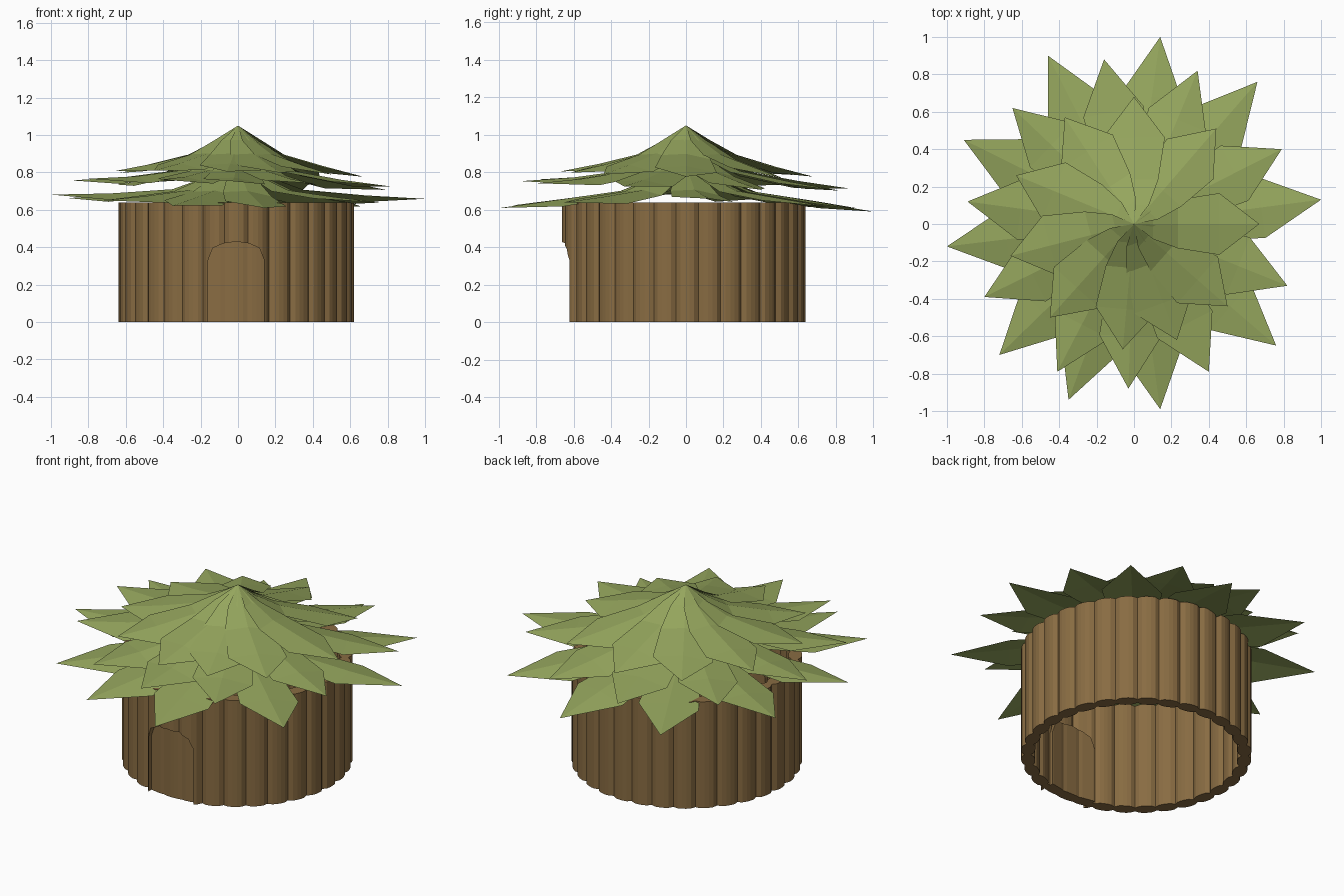
import bpy, math

if "Cube" in bpy.data.objects:
    bpy.data.objects.remove(bpy.data.objects["Cube"])

def material(name, rgb):
    m = bpy.data.materials.new(name)
    m.diffuse_color = (*rgb, 1)
    m.use_nodes = True
    m.node_tree.nodes["Principled BSDF"].inputs["Base Color"].default_value = m.diffuse_color
    return m

WOOD = material("wood", (0.25, 0.15, 0.055))
LEAF = material("leaf", (0.30, 0.38, 0.11))

def add_mesh(name, verts, faces, mat=None):
    me = bpy.data.meshes.new(name)
    me.from_pydata(verts, [], faces)
    ob = bpy.data.objects.new(name, me)
    bpy.context.collection.objects.link(ob)
    if mat:
        me.materials.append(mat)
    return ob

# Ring of flattened logs, scalloped both sides; front_push swells it over the door
def log_ring(name, radius, height, front_push=0, neck=0.018, scallop=0.02, logs=32, steps=5):
    n = logs * steps
    cx, cy = -0.01, 0.007
    verts, faces = [], []
    for i in range(n):
        a = math.tau * i / n - math.pi / 2 - math.pi / logs
        u = 2 * (i % steps) / steps - 1
        bulge = neck + scallop * math.sqrt(max(0, 1 - u * u))
        off = (a + math.pi / 2) / 0.27
        mid = radius + front_push * math.sqrt(max(0, 1 - off * off))
        off = (a + math.pi / 2 - math.tau) / 0.27
        mid += front_push * math.sqrt(max(0, 1 - off * off))
        for r, z in ((mid + bulge, 0), (mid + bulge, height),
                     (mid - bulge, height), (mid - bulge, 0)):
            verts.append((cx + r * math.cos(a), cy + r * math.sin(a), z))
    for i in range(n):
        j = (i + 1) % n
        for k in range(4):
            m = (k + 1) % 4
            faces.append((4 * i + k, 4 * j + k, 4 * j + m, 4 * i + m))
    return add_mesh(name, verts, faces, WOOD)

# Arch-shaped prism used to split the doorway from the wall
def arch_prism():
    prof = [(-0.16, -0.1), (0.14, -0.1), (0.14, 0.33), (0.115, 0.395), (0.06, 0.42),
            (-0.01, 0.43), (-0.08, 0.42), (-0.135, 0.395), (-0.16, 0.33)]
    n = len(prof)
    verts = [(x, y, z) for y in (-0.9, -0.3) for x, z in prof]
    faces = [tuple(range(n)), tuple(range(2 * n - 1, n - 1, -1))]
    faces += [(i, i + n, (i + 1) % n + n, (i + 1) % n) for i in range(n)]
    return add_mesh("door_cutter", verts, faces)

def boolean(ob, cutter, op):
    mod = ob.modifiers.new("arch", 'BOOLEAN')
    mod.object, mod.operation, mod.solver = cutter, op, 'EXACT'
    bpy.context.view_layer.objects.active = ob
    bpy.ops.object.modifier_apply(modifier=mod.name)

# Wall with a recessed arched door
wall = log_ring("log_wall", 0.592, 0.64, front_push=0.038)
door = log_ring("recessed_door", 0.583, 0.6, neck=0.03, scallop=0.005)
arch = arch_prism()
boolean(wall, arch, 'DIFFERENCE')
boolean(door, arch, 'INTERSECT')
bpy.data.objects.remove(arch)

# One roof leaf: ridge line, clockwise edge lying over its neighbour
STATIONS = (0.0, 0.15, 0.35, 0.68, 1.0)
WIDTHS = (0.0, 0.08, 0.13, 0.165, 0.0)

def leaf(verts, faces, tip, heights, lift, tilt):
    r, a = math.hypot(*tip), math.atan2(tip[1], tip[0])
    c, s = math.cos(a), math.sin(a)
    b = len(verts)
    for t, w, h in zip(STATIONS, WIDTHS, heights):
        z = h + lift * tip[0] ** 2 * t * t - tilt * (tip[0] + tip[1]) * t * t
        for side, dz in ((-1, -0.05), (0, 0), (1, -0.22)):
            x, y = r * t, side * w
            verts.append((x * c - y * s, x * s + y * c, z + dz * w))
    last = b + 12
    faces += [(b, b + 3, b + 4), (b, b + 4, b + 5)]
    for k in (3, 6):
        for q in (0, 1):
            i = b + k + q
            faces.append((i, i + 3, i + 4, i + 1))
    faces += [(b + 9, last, b + 10), (b + 10, last, b + 11)]

# Three tiers of leaves: ridge heights, end lift, lean, tip positions in plan
TIERS = {
    "lower_leaves": ((0.85, 0.78, 0.70, 0.65, 0.60), 0.07, 0.01,
        [(.14, 1), (.66, .76), (1, .13), (.76, -.65), (.14, -.99), (-.35, -.94),
         (-.72, -.70), (-1, -.12), (-.91, .45), (-.46, .90)]),
    "middle_leaves": ((0.95, 0.88, 0.81, 0.762, 0.73), 0.01, 0.025,
        [(.34, .82), (.79, .40), (.82, -.33), (.40, -.79), (-.03, -.88), (-.41, -.79),
         (-.80, -.39), (-.89, .12), (-.65, .62), (-.16, .88)]),
    "top_leaves": ((1.05, 0.975, 0.90, 0.84, 0.79), 0, 0.02,
        [(.44, .51), (.67, 0), (.50, -.44), (.23, -.62), (-.06, -.67), (-.45, -.50),
         (-.66, -.17), (-.63, .26), (-.37, .57), (0, .68)]),
}
for name, (heights, lift, tilt, tips) in TIERS.items():
    verts, faces = [], []
    for tip in tips:
        leaf(verts, faces, tip, heights, lift, tilt)
    add_mesh(name, verts, faces, LEAF).data.validate()
